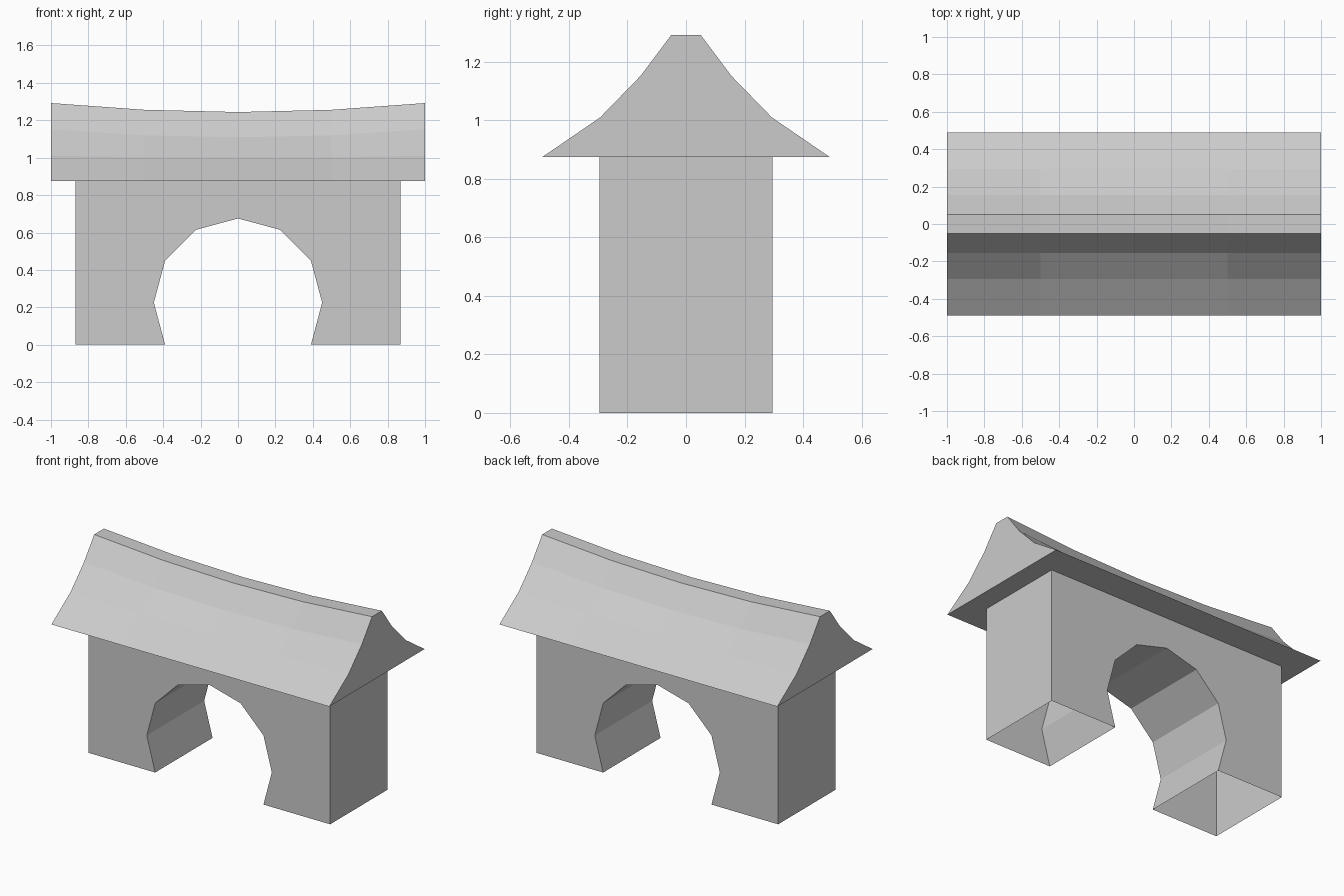
import bpy, bmesh, math

cube = bpy.data.objects.get("Cube")
if cube:
    bpy.data.objects.remove(cube, do_unlink=True)

stone = bpy.data.materials.new("grey_stone")
stone.use_nodes = True
GREY = (0.6, 0.6, 0.6, 1)
stone.diffuse_color = GREY
stone.node_tree.nodes["Principled BSDF"].inputs["Base Color"].default_value = GREY


def finish(bm, name):
    bmesh.ops.recalc_face_normals(bm, faces=bm.faces)
    mesh = bpy.data.meshes.new(name)
    bm.to_mesh(mesh)
    bm.free()
    mesh.materials.append(stone)
    obj = bpy.data.objects.new(name, mesh)
    bpy.context.collection.objects.link(obj)
    return obj


def loft(bm, rings, skip=()):
    """Bridge matching closed rings, cap both ends, leave skipped sides open."""
    rows = [[bm.verts.new(p) for p in ring] for ring in rings]
    count = len(rows[0])
    for a, b in zip(rows, rows[1:]):
        for i in range(count):
            if i not in skip:
                j = (i + 1) % count
                bm.faces.new((a[i], a[j], b[j], b[i]))
    bm.faces.new(rows[0])
    bm.faces.new(rows[-1])


# Arched wall: a hollow shell, open under both legs
HALF, DEPTH, EAVE, RADIUS = 0.87, 0.295, 0.875, 0.45
CENTRE = RADIUS / 2
arch = [(RADIUS * math.cos(math.radians(a)), CENTRE + RADIUS * math.sin(math.radians(a)))
        for a in range(-30, 211, 30)]
outline = arch + [(-HALF, 0), (-HALF, EAVE), (HALF, EAVE), (HALF, 0)]
leg_bottoms = (len(arch) - 1, len(outline) - 1)
bm = bmesh.new()
loft(bm, [[(x, y, z) for x, z in outline] for y in (-DEPTH, DEPTH)], leg_bottoms)
finish(bm, "arched_wall")

# Sagging roof: flared cross-sections along x; each row is (y, z, sag at the middle)
slope = [(0.49, EAVE, 0), (0.293, 1.01, 0.01), (0.155, 1.152, 0.043), (0.05, 1.292, 0.048)]
section = slope + [(-y, z, s) for y, z, s in reversed(slope)]
stations = {-1: 0, -0.5: 0.75, 0: 1, 0.5: 0.75, 1: 0}
bm = bmesh.new()
loft(bm, [[(x, y, z - s * k) for y, z, s in section] for x, k in stations.items()])
finish(bm, "curved_roof")
